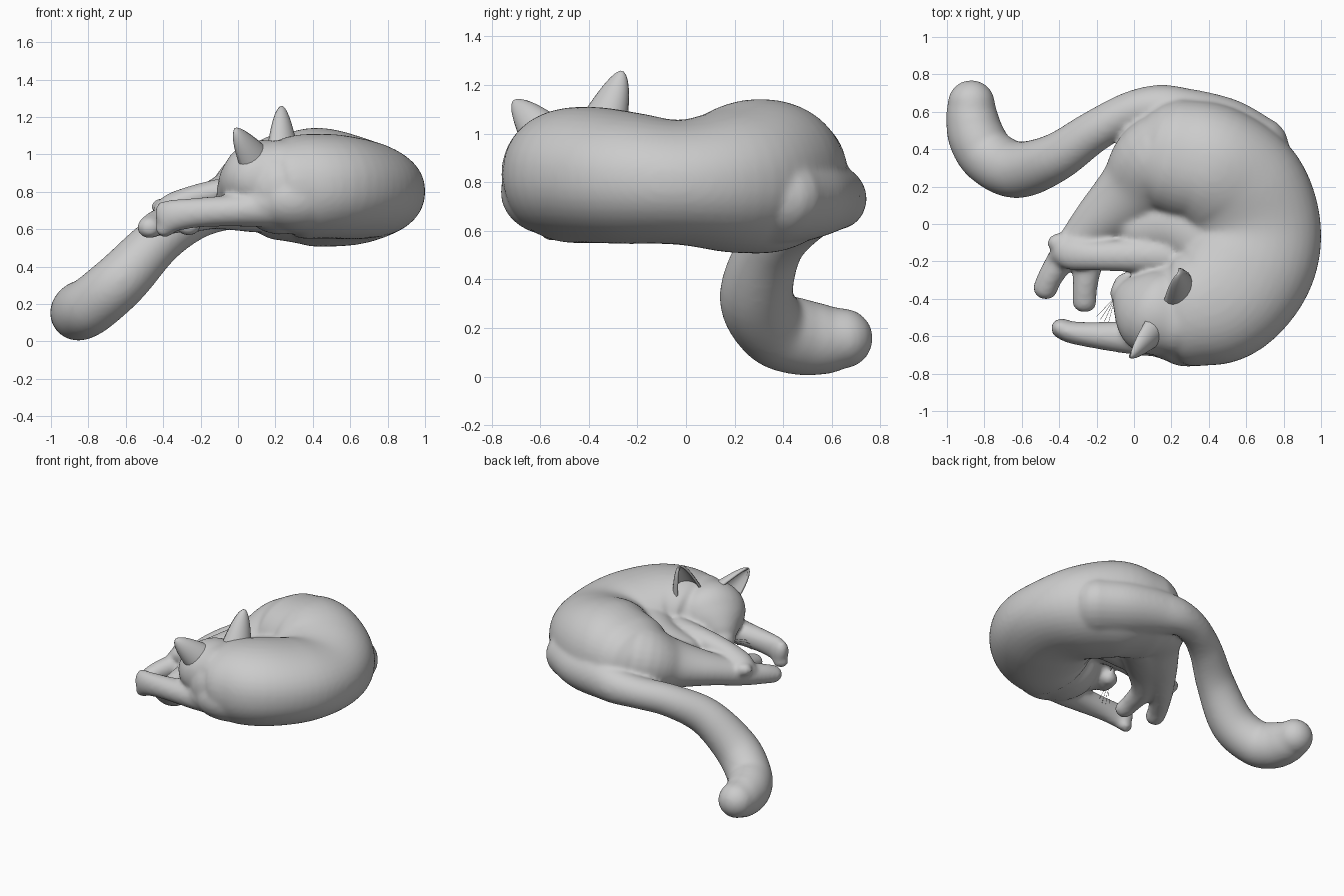
import bpy, bmesh, math
from mathutils import Vector

Z = Vector((0, 0, 1))


def spline(pts, steps=6):
    """Catmull-Rom through points of any dimension."""
    pts = [tuple(p) if len(p) == 5 else tuple(p) + (p[3],) for p in pts]
    ext = [tuple(2 * a - b for a, b in zip(pts[0], pts[1]))] + pts
    ext.append(tuple(2 * a - b for a, b in zip(pts[-1], pts[-2])))
    out = []
    for i in range(1, len(ext) - 2):
        for s in range(steps):
            t = s / steps
            out.append([0.5 * (2 * b + (c - a) * t + (2 * a - 5 * b + 4 * c - d) * t * t
                               + (3 * b - a - 3 * c + d) * t ** 3)
                        for a, b, c, d in zip(*ext[i - 1:i + 3])])
    out.append(list(pts[-1]))
    return out


def limb(bm, pts, sides=28, power=2.0):
    """Closed tube with rounded ends: points are x, y, z, half width, half height."""
    path = spline(pts)
    rings = []
    pos = [Vector(p[:3]) for p in path]
    for i, p in enumerate(path):
        t = (pos[min(i + 1, len(pos) - 1)] - pos[max(i - 1, 0)]).normalized()
        rings.append((pos[i], t, p[3], p[4]))

    def cap(ring, sign):
        c, t, w, h = ring
        return [(c + t * sign * min(w, h) * math.sin(a), t, w * math.cos(a), h * math.cos(a))
                for a in (0.3, 0.6, 0.9, 1.2, 1.45)]

    rings = cap(rings[0], -1)[::-1] + rings + cap(rings[-1], 1)
    loops = []
    for c, t, w, h in rings:
        side = t.cross(Z).normalized()
        up = side.cross(t)
        loop = []
        for k in range(sides):
            a = 2 * math.pi * k / sides
            ca, sa = math.cos(a), math.sin(a)
            ca = math.copysign(abs(ca) ** (2 / power), ca)
            sa = math.copysign(abs(sa) ** (2 / power), sa)
            loop.append(bm.verts.new(c + side * w * ca + up * h * sa))
        loops.append(loop)
    for a, b in zip(loops, loops[1:]):
        for k in range(sides):
            n = (k + 1) % sides
            bm.faces.new((a[k], a[n], b[n], b[k]))
    bm.faces.new(loops[0])
    bm.faces.new(loops[-1])


def finish(bm, name):
    bmesh.ops.recalc_face_normals(bm, faces=bm.faces)
    for f in bm.faces:
        f.smooth = True
    me = bpy.data.meshes.new(name)
    bm.to_mesh(me)
    bm.free()
    ob = bpy.data.objects.new(name, me)
    bpy.context.collection.objects.link(ob)
    return ob


bm = bmesh.new()
# curled torso, from rump round the back to the shoulders
limb(bm, [(0.26, 0.35, 0.825, 0.32, 0.29), (0.42, 0.305, 0.825, 0.335, 0.318),
          (0.57, 0.17, 0.805, 0.36, 0.295), (0.635, -0.03, 0.8, 0.365, 0.257),
          (0.6, -0.22, 0.815, 0.365, 0.27), (0.47, -0.39, 0.83, 0.35, 0.28),
          (0.31, -0.46, 0.825, 0.31, 0.275), (0.23, -0.475, 0.81, 0.27, 0.24)],
     sides=40, power=2.15)
# lower shoulder, bulging forward
limb(bm, [(0.55, -0.44, 0.77, 0.2, 0.19), (0.3, -0.56, 0.76, 0.205, 0.18),
          (0.15, -0.57, 0.74, 0.15, 0.13)])
# near hind leg
limb(bm, [(0.38, 0.37, 0.83, 0.26, 0.28), (0.15, 0.33, 0.82, 0.26, 0.25),
          (-0.01, 0.17, 0.76, 0.2, 0.165), (-0.2, 0.01, 0.71, 0.135, 0.11),
          (-0.35, -0.14, 0.66, 0.085, 0.085), (-0.44, -0.27, 0.63, 0.068, 0.07),
          (-0.475, -0.345, 0.61, 0.066, 0.06)])
# far hind leg
limb(bm, [(0.1, 0.2, 0.73, 0.17, 0.15), (-0.12, 0.0, 0.7, 0.15, 0.1),
          (-0.23, -0.17, 0.66, 0.09, 0.075), (-0.26, -0.32, 0.64, 0.068, 0.062),
          (-0.265, -0.42, 0.62, 0.066, 0.055)])
# tail, flowing out of the low rump
limb(bm, [(0.6, 0.33, 0.74, 0.27, 0.2), (0.44, 0.46, 0.74, 0.235, 0.185),
          (0.27, 0.565, 0.74, 0.17, 0.155), (0.13, 0.625, 0.73, 0.12, 0.125),
          (-0.03, 0.595, 0.71, 0.108, 0.11), (-0.22, 0.49, 0.66, 0.113, 0.112),
          (-0.42, 0.355, 0.54, 0.13, 0.13), (-0.62, 0.29, 0.335, 0.152, 0.15),
          (-0.77, 0.355, 0.205, 0.152, 0.155), (-0.84, 0.46, 0.165, 0.152, 0.158),
          (-0.866, 0.57, 0.153, 0.14, 0.145), (-0.87, 0.645, 0.157, 0.127, 0.125)])
# front leg lying under the head
limb(bm, [(0.32, -0.56, 0.73, 0.15, 0.13), (0.12, -0.6, 0.71, 0.11, 0.1),
          (-0.03, -0.605, 0.7, 0.09, 0.085), (-0.2, -0.595, 0.69, 0.072, 0.08),
          (-0.33, -0.58, 0.675, 0.06, 0.085), (-0.385, -0.56, 0.66, 0.056, 0.095)])
# upper arm and forearm of the other front leg
limb(bm, [(0.5, -0.13, 0.85, 0.22, 0.17), (0.25, -0.01, 0.81, 0.18, 0.14),
          (0.02, -0.02, 0.765, 0.13, 0.1)])
limb(bm, [(0.2, -0.17, 0.83, 0.1, 0.085), (-0.05, -0.17, 0.81, 0.085, 0.07),
          (-0.22, -0.17, 0.775, 0.08, 0.065), (-0.33, -0.155, 0.735, 0.092, 0.068),
          (-0.385, -0.135, 0.71, 0.08, 0.06)])
# head and muzzle
limb(bm, [(0.24, -0.52, 0.91, 0.19, 0.17), (0.13, -0.475, 0.875, 0.235, 0.205),
          (0.05, -0.43, 0.83, 0.21, 0.17), (-0.02, -0.385, 0.78, 0.13, 0.115),
          (-0.055, -0.36, 0.75, 0.08, 0.07)])
# toes and cheeks
for x, y, z, r in [(-0.4, -0.56, 0.6, 0.042), (-0.42, -0.17, 0.69, 0.04),
                   (-0.42, -0.1, 0.72, 0.045), (-0.07, -0.4, 0.735, 0.05),
                   (-0.055, -0.32, 0.735, 0.055)]:
    limb(bm, [(x, y, z, r), (x + 0.02, y + 0.01, z, r)], sides=16)
body = finish(bm, "sleeping_cat_body")
rm = body.modifiers.new("Blend", 'REMESH')
rm.mode = 'VOXEL'
rm.voxel_size = 0.014
rm.use_smooth_shade = True
sm = body.modifiers.new("Soften", 'SMOOTH')
sm.factor = 0.5
sm.iterations = 12


# hollow ears: curved shells opening towards the face
def ear(name, base, tip, width):
    base, tip = Vector(base), Vector(tip)
    axis = (tip - base).normalized()
    face = Vector((-0.88, 0.46, -0.1))
    face = (face - axis * face.dot(axis)).normalized()
    side = axis.cross(face)
    eb = bmesh.new()
    rows = []
    for i in range(13):
        t = math.sin(i / 12 * math.pi / 2)
        w = width * (1 - 0.72 * t ** 1.2) * math.sqrt(max(0.02, 1 - t ** 8))
        c = base + (tip - base) * t
        rows.append([eb.verts.new(c + side * w * math.sin(a) - face * w * 0.85 * (math.cos(a) - 0.3))
                     for a in [-1.9 + 3.8 * k / 12 for k in range(13)]])
    for a, b in zip(rows, rows[1:]):
        for k in range(12):
            eb.faces.new((a[k], a[k + 1], b[k + 1], b[k]))
    eb.faces.new(rows[-1])
    ob = finish(eb, name)
    so = ob.modifiers.new("Thickness", 'SOLIDIFY')
    so.thickness = 0.016
    so.offset = 0


ear("ear_low", (0.11, -0.57, 0.96), (-0.015, -0.705, 1.13), 0.105)
ear("ear_high", (0.255, -0.37, 0.99), (0.235, -0.265, 1.25), 0.105)

# whiskers
cu = bpy.data.curves.new("whiskers", 'CURVE')
cu.dimensions = '3D'
cu.bevel_depth = 0.001
cu.bevel_resolution = 1
for i in range(4):
    sp = cu.splines.new('POLY')
    sp.points.add(5)
    for k, p in enumerate(sp.points):
        t = k / 5
        p.co = (-0.1 - (0.04 + 0.02 * i) * t, -0.39 - (0.15 - 0.015 * i) * t,
                0.74 - 0.01 * i - 0.05 * t * t, 1)
bpy.context.collection.objects.link(bpy.data.objects.new("whiskers", cu))
